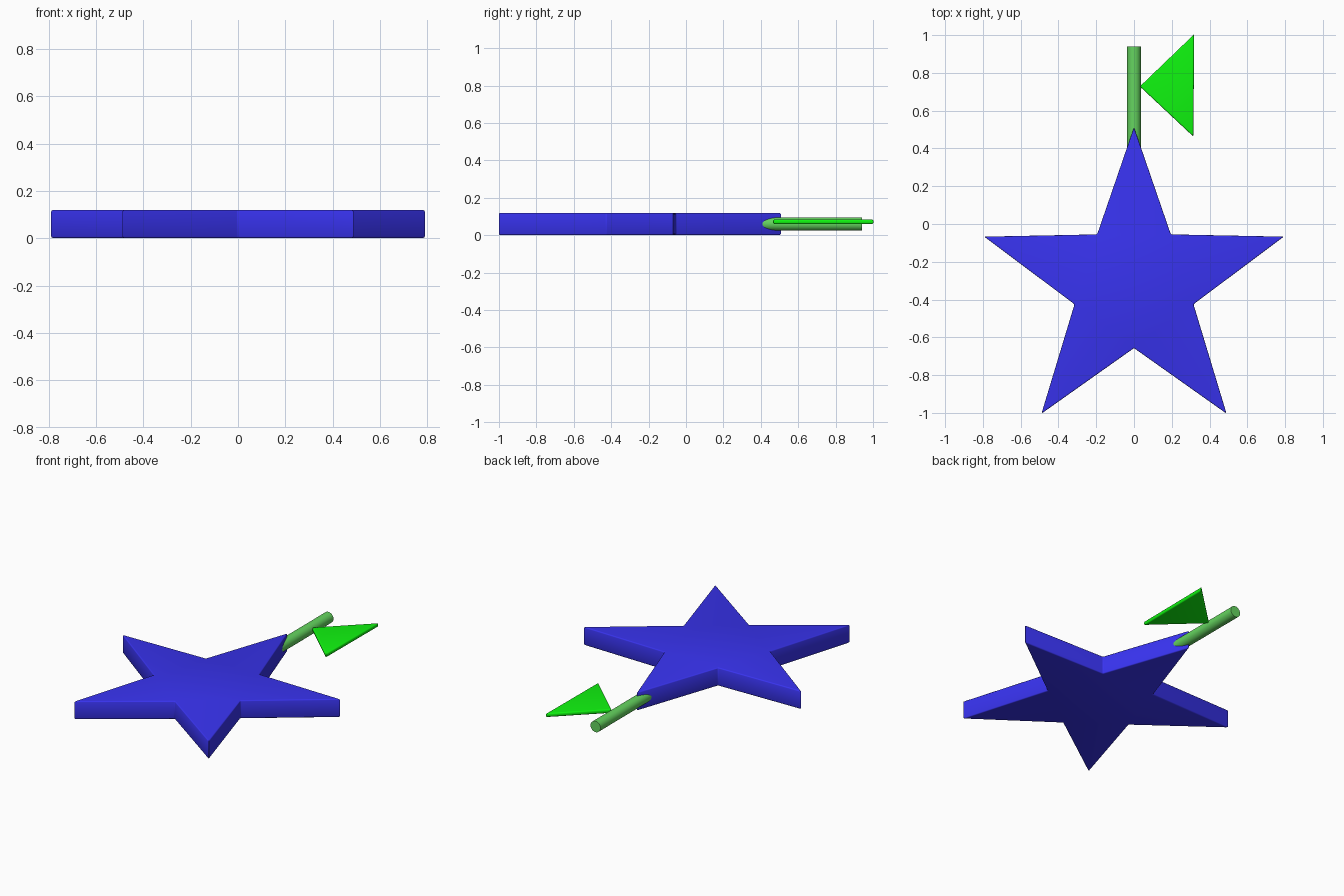
import bpy, bmesh, math

if "Cube" in bpy.data.objects:
    bpy.data.objects.remove(bpy.data.objects["Cube"])


def material(name, rgb):
    m = bpy.data.materials.new(name)
    m.diffuse_color = (*rgb, 1)
    m.use_nodes = True
    m.node_tree.nodes["Principled BSDF"].inputs["Base Color"].default_value = m.diffuse_color
    return m


def plate(name, outline, z0, z1, bevel, mat):
    """Extruded outline with softly rounded edges."""
    bm = bmesh.new()
    face = bm.faces.new([bm.verts.new((x, y, z0)) for x, y in outline])
    ext = bmesh.ops.extrude_face_region(bm, geom=[face], use_keep_orig=True)
    for v in ext["geom"]:
        if isinstance(v, bmesh.types.BMVert):
            v.co.z = z1
    bmesh.ops.recalc_face_normals(bm, faces=bm.faces)
    bmesh.ops.bevel(bm, geom=bm.edges[:], offset=bevel, segments=3, profile=0.5,
                    affect='EDGES', clamp_overlap=True)
    bmesh.ops.recalc_face_normals(bm, faces=bm.faces)
    me = bpy.data.meshes.new(name)
    bm.to_mesh(me)
    bm.free()
    ob = bpy.data.objects.new(name, me)
    bpy.context.collection.objects.link(ob)
    me.materials.append(mat)
    bpy.ops.object.select_all(action='DESELECT')
    ob.select_set(True)
    bpy.context.view_layer.objects.active = ob
    bpy.ops.object.shade_smooth_by_angle(angle=math.radians(50))
    return ob


blue = material("blue", (0.04, 0.033, 0.87))
stem_green = material("stem_green", (0.13, 0.66, 0.115))
leaf_green = material("leaf_green", (0.005, 0.92, 0.005))

# Star body: right half of the outline, mirrored to the left
half = [(0.195, -0.055), (0.793, -0.067), (0.315, -0.425), (0.49, -1.004)]
outline = [(0, 0.512)] + half + [(0, -0.657)] + [(-x, y) for x, y in reversed(half)]
plate("star_body", outline, 0.0, 0.12, 0.007, blue)

# Leaf
plate("leaf", [(0.031, 0.728), (0.319, 1.005), (0.314, 0.463)], 0.059, 0.085, 0.008, leaf_green)

# Stem, sunk into the top point of the star
bpy.ops.mesh.primitive_cylinder_add(vertices=32, radius=0.036, depth=0.56,
                                    location=(0, 0.66, 0.06),
                                    rotation=(math.pi / 2, 0, 0))
stem = bpy.context.object
stem.name = "stem"
stem.data.materials.append(stem_green)
bpy.ops.object.shade_smooth_by_angle(angle=math.radians(40))
